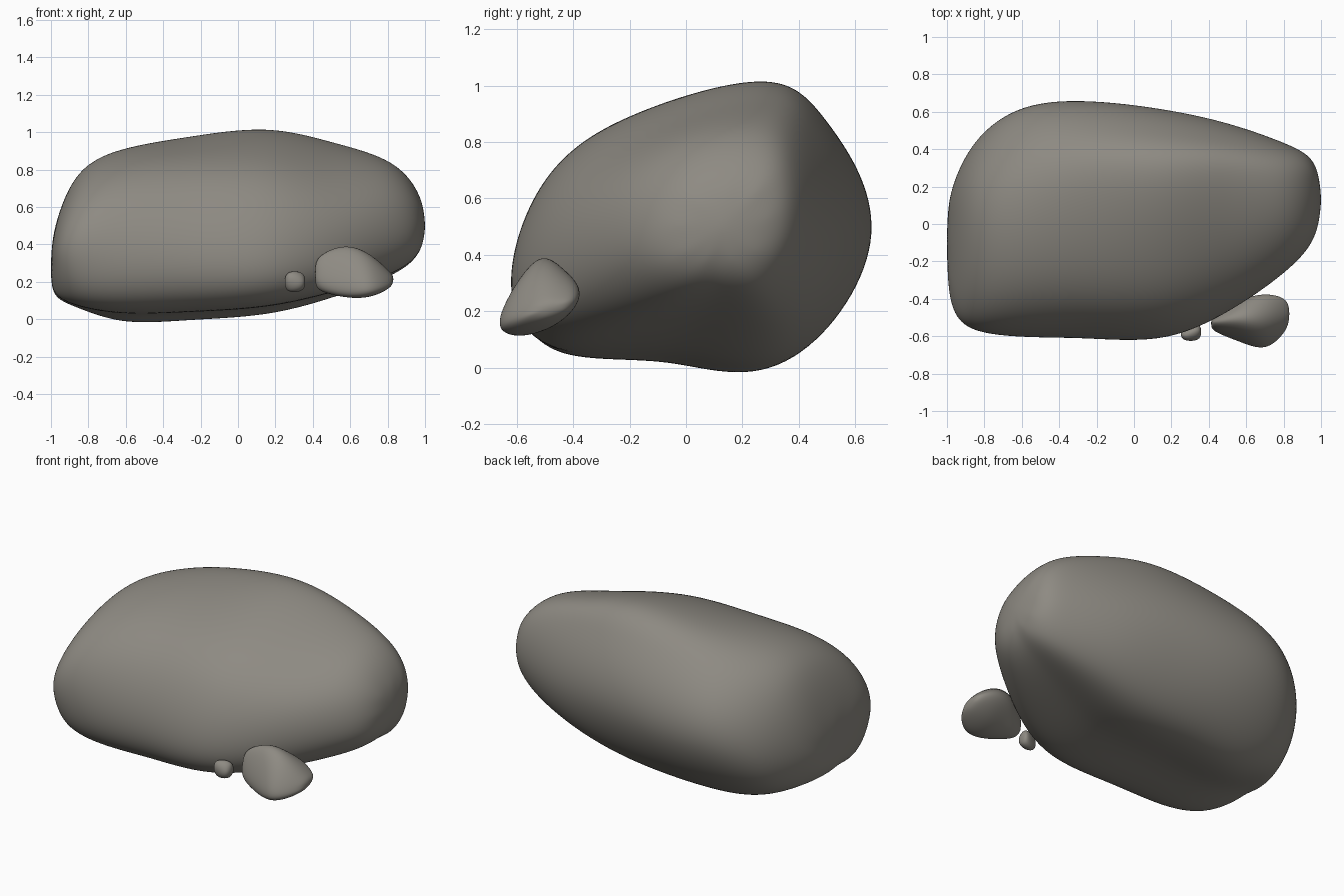
import bpy
import bmesh

if "Cube" in bpy.data.objects:
    bpy.data.objects.remove(bpy.data.objects["Cube"])

stone = bpy.data.materials.new("warm grey stone")
stone.diffuse_color = (0.27, 0.255, 0.225, 1)
stone.use_nodes = True
stone.node_tree.nodes["Principled BSDF"].inputs["Base Color"].default_value = stone.diffuse_color


def loft_rock(name, sections, left_tip, right_tip, levels, flat_base=False):
    """Loft (y, z) rings along x, close with tips, smooth so the surface passes through the points."""
    if flat_base:  # extra point midway along the underside keeps it flat
        for _, ring in sections:
            (y0, z0), (y1, z1) = ring[0], ring[-1]
            ring.append(((y0 + y1) / 2, (z0 + z1) / 2 - 0.005))
    n = len(sections[0][1])
    pts = [(x, y, z) for x, ring in sections for y, z in ring]
    faces = []
    for s in range(len(sections) - 1):
        for i in range(n):
            j = (i + 1) % n
            a, b = s * n, (s + 1) * n
            faces.append((a + j, a + i, b + i, b + j))
    left, right, last = len(pts), len(pts) + 1, (len(sections) - 1) * n
    pts += [left_tip, right_tip]
    for i in range(n):
        j = (i + 1) % n
        faces.append((left, i, j))
        faces.append((right, last + j, last + i))
    mesh = bpy.data.meshes.new(name)
    mesh.from_pydata(pts, [], faces)
    mesh.update()
    bm = bmesh.new()
    bm.from_mesh(mesh)
    bmesh.ops.recalc_face_normals(bm, faces=bm.faces)
    bm.to_mesh(mesh)
    bm.free()
    mesh.polygons.foreach_set("use_smooth", [True] * len(mesh.polygons))
    mesh.materials.append(stone)
    ob = bpy.data.objects.new(name, mesh)
    bpy.context.collection.objects.link(ob)
    sub = ob.modifiers.new("smooth form", 'SUBSURF')
    sub.levels = sub.render_levels = levels
    # push the cage outwards until the smooth surface meets the target points
    for _ in range(4):
        dg = bpy.context.evaluated_depsgraph_get()
        dg.update()
        ev = ob.evaluated_get(dg)
        em = ev.to_mesh()
        now = [em.vertices[i].co.copy() for i in range(len(pts))]
        ev.to_mesh_clear()
        for v, c, p in zip(mesh.vertices, now, pts):
            v.co = [v.co[k] + 0.75 * (p[k] - c[k]) for k in range(3)]
        mesh.update()
        ob.update_tag()
    return ob


# boulder: rings run front-bottom, up the front, over the top, down the back
loft_rock("boulder", [
    (-0.97, [(-.3, .15), (-.43, .29), (-.4, .43), (-.2, .51), (.03, .5), (.17, .41), (.17, .24), (0, .13)]),
    (-0.85, [(-.42, .085), (-.55, .28), (-.53, .52), (-.3, .71), (.08, .78), (.34, .63), (.43, .34), (.25, .08)]),
    (-0.6, [(-.45, .055), (-.6, .28), (-.53, .61), (-.26, .835), (.15, .91), (.47, .78), (.62, .42), (.31, .01)]),
    (-0.25, [(-.45, .06), (-.61, .29), (-.51, .64), (-.22, .875), (.24, .975), (.5, .85), (.66, .45), (.36, .025)]),
    (0.15, [(-.45, .085), (-.61, .29), (-.49, .66), (-.18, .89), (.27, 1.02), (.49, .86), (.615, .48), (.36, .055)]),
    (0.5, [(-.31, .155), (-.46, .31), (-.4, .61), (-.1, .845), (.27, .945), (.44, .83), (.54, .48), (.35, .14)]),
    (0.8, [(-.1, .245), (-.25, .37), (-.22, .61), (-.02, .79), (.22, .845), (.38, .76), (.43, .48), (.3, .245)]),
    (0.95, [(0, .345), (-.09, .43), (-.06, .58), (.06, .67), (.22, .695), (.32, .63), (.33, .46), (.23, .345)]),
], (-1.0, -.1, .27), (1.0, .13, .5), 4, True)

# larger loose stone
loft_rock("large_pebble", [
    (0.44, [(-.57, .17), (-.57, .25), (-.53, .335), (-.5, .3), (-.49, .22), (-.52, .16)]),
    (0.57, [(-.61, .125), (-.62, .22), (-.53, .385), (-.44, .345), (-.41, .25), (-.5, .145)]),
    (0.7, [(-.62, .125), (-.655, .19), (-.55, .335), (-.44, .33), (-.375, .26), (-.47, .145)]),
    (0.8, [(-.56, .165), (-.575, .2), (-.52, .255), (-.44, .26), (-.4, .23), (-.46, .175)]),
], (.415, -.53, .24), (.83, -.48, .215), 3)

# small loose stone
loft_rock("small_pebble", [
    (0.275, [(-.605, .16), (-.62, .23), (-.575, .245), (-.565, .165)]),
    (0.335, [(-.615, .17), (-.605, .235), (-.55, .24), (-.55, .16)]),
], (.25, -.585, .2), (.36, -.575, .2), 3)
